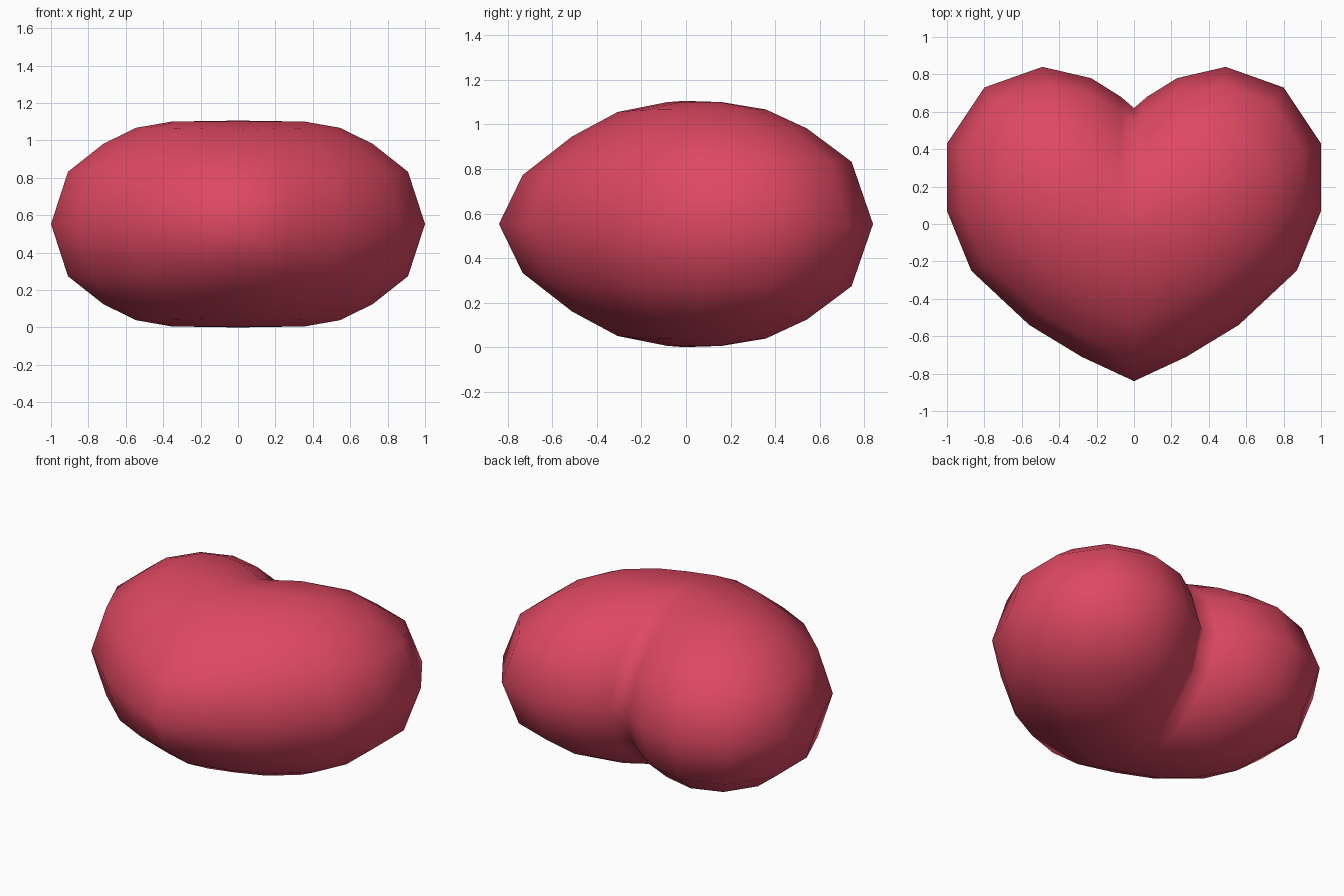
import bpy, bmesh

cube = bpy.data.objects.get("Cube")
if cube:
    bpy.data.objects.remove(cube, do_unlink=True)

HALF = 0.553  # half of the thickness

# Half outline from tip to notch: x, y, skeleton x, skeleton y, thinning
half = [
    (0, -0.84, 0, -0.02, 0.3),
    (0.28, -0.71, 0.1, 0, 0.15),
    (0.56, -0.54, 0.2, 0.02, 0.05),
    (0.87, -0.25, 0.27, 0.06, 0),
    (1, 0.07, 0.3, 0.08, 0),
    (1, 0.43, 0.3, 0.1, 0),
    (0.8, 0.73, 0.3, 0.1, 0),
    (0.49, 0.84, 0.3, 0.1, 0),
    (0.23, 0.78, 0.2, 0.1, 0.05),
    (0.07, 0.68, 0.08, 0.05, 0.17),
    (0, 0.62, 0, 0.03, 0.25),
]
outline = half + [(-x, y, -sx, sy, k) for x, y, sx, sy, k in half[-2:0:-1]]

# Dome levels: scale towards the skeleton and relative height
levels = [(0.87, 0.505), (0.6, 0.775), (0.35, 0.93), (0.08, 0.99)]

bm = bmesh.new()


def ring(scale, height):
    verts = []
    for x, y, sx, sy, thin in outline:
        z = HALF + HALF * height * (1 - thin * scale ** 2.5)
        verts.append(bm.verts.new((sx + (x - sx) * scale, sy + (y - sy) * scale, z)))
    return verts


# Shared rim, then a puffed dome on each side
rim = ring(1, 0)
n = len(rim)
for side in (1, -1):
    lower = rim
    for scale, height in levels:
        upper = ring(scale, side * height)
        for i in range(n):
            j = (i + 1) % n
            bm.faces.new((lower[i], lower[j], upper[j], upper[i]))
        lower = upper
    pole = bm.verts.new((0, -0.01, HALF + side * HALF))
    for i in range(n):
        bm.faces.new((lower[i], lower[(i + 1) % n], pole))

bmesh.ops.recalc_face_normals(bm, faces=bm.faces)
for face in bm.faces:
    face.smooth = True

mesh = bpy.data.meshes.new("heart")
bm.to_mesh(mesh)
bm.free()
heart = bpy.data.objects.new("heart", mesh)
bpy.context.collection.objects.link(heart)

# Rosy red surface
color = (0.73, 0.065, 0.122, 1)
mat = bpy.data.materials.new("rose red")
mat.use_nodes = True
mat.diffuse_color = color
mat.node_tree.nodes["Principled BSDF"].inputs["Base Color"].default_value = color
mesh.materials.append(mat)
